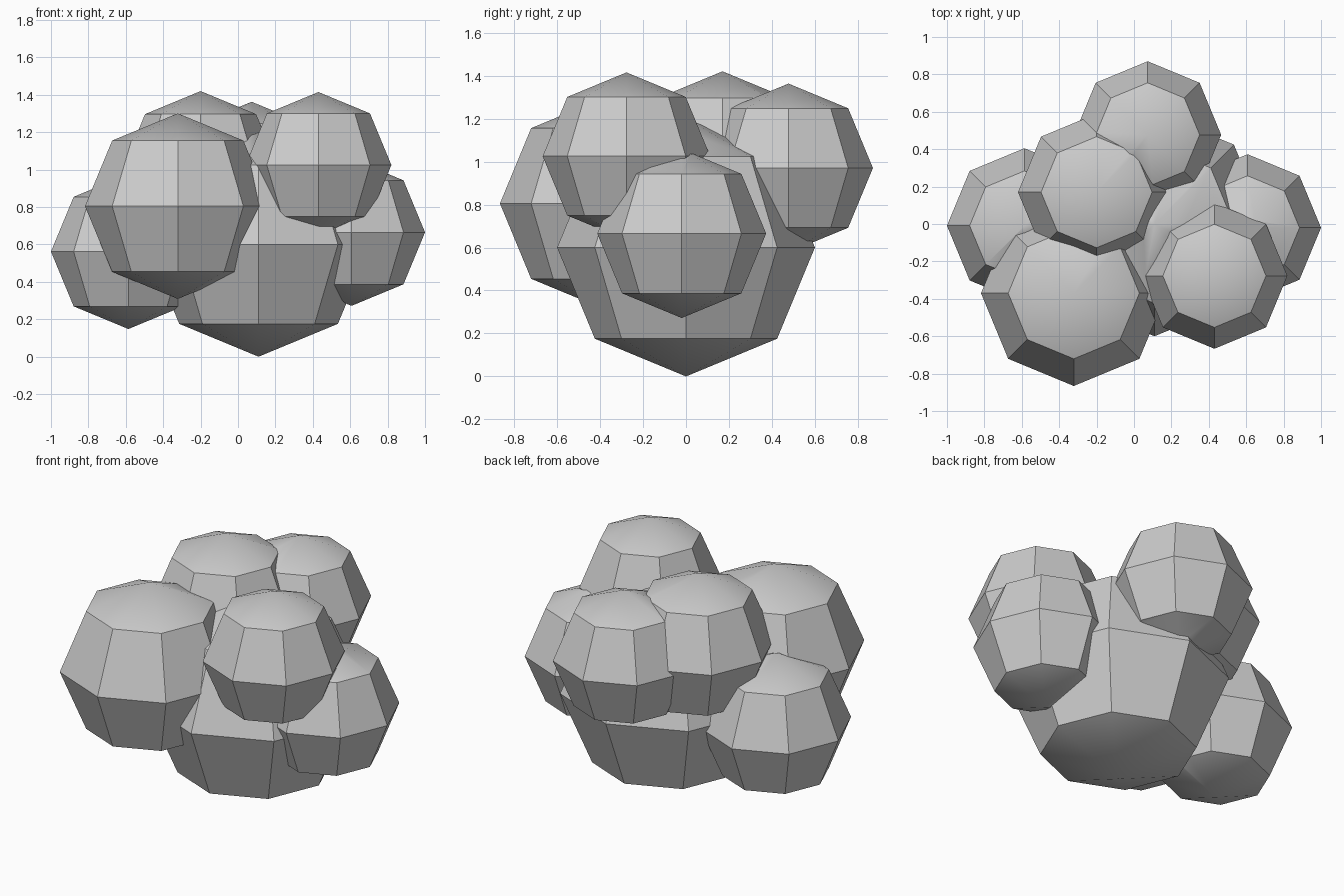
import bpy
from math import radians

if "Cube" in bpy.data.objects:
    bpy.data.objects.remove(bpy.data.objects["Cube"])


def puff(name, centre, radius):
    """Low-poly ball: 8 sides, 4 bands."""
    bpy.ops.mesh.primitive_uv_sphere_add(segments=8, ring_count=4, radius=radius, location=centre)
    ob = bpy.context.object
    ob.name = ob.data.name = name
    return ob


# Large central ball resting on the ground
cluster = puff("foliage_cluster", (0.11, 0.0, 0.60), 0.60)

# Smaller balls around it
puffs = [
    puff("front_left_puff", (-0.322, -0.37, 0.805), 0.496),
    puff("top_puff", (-0.20, 0.17, 1.0), 0.42),
    puff("front_right_puff", (0.43, -0.277, 1.025), 0.39),
    puff("back_puff", (0.073, 0.477, 0.97), 0.393),
    puff("right_puff", (0.607, -0.02, 0.665), 0.393),
    puff("left_puff", (-0.586, -0.009, 0.562), 0.414),
]

# Fuse all balls into a single skin
for p in puffs:
    mod = cluster.modifiers.new("fuse_" + p.name, 'BOOLEAN')
    mod.operation = 'UNION'
    mod.solver = 'EXACT'
    mod.object = p

bpy.ops.object.select_all(action='DESELECT')
cluster.select_set(True)
bpy.context.view_layer.objects.active = cluster
for name in [m.name for m in cluster.modifiers]:
    bpy.ops.object.modifier_apply(modifier=name)
for p in puffs:
    bpy.data.objects.remove(p, do_unlink=True)

# Soft caps, crisp facets
bpy.ops.object.shade_smooth_by_angle(angle=radians(30))
